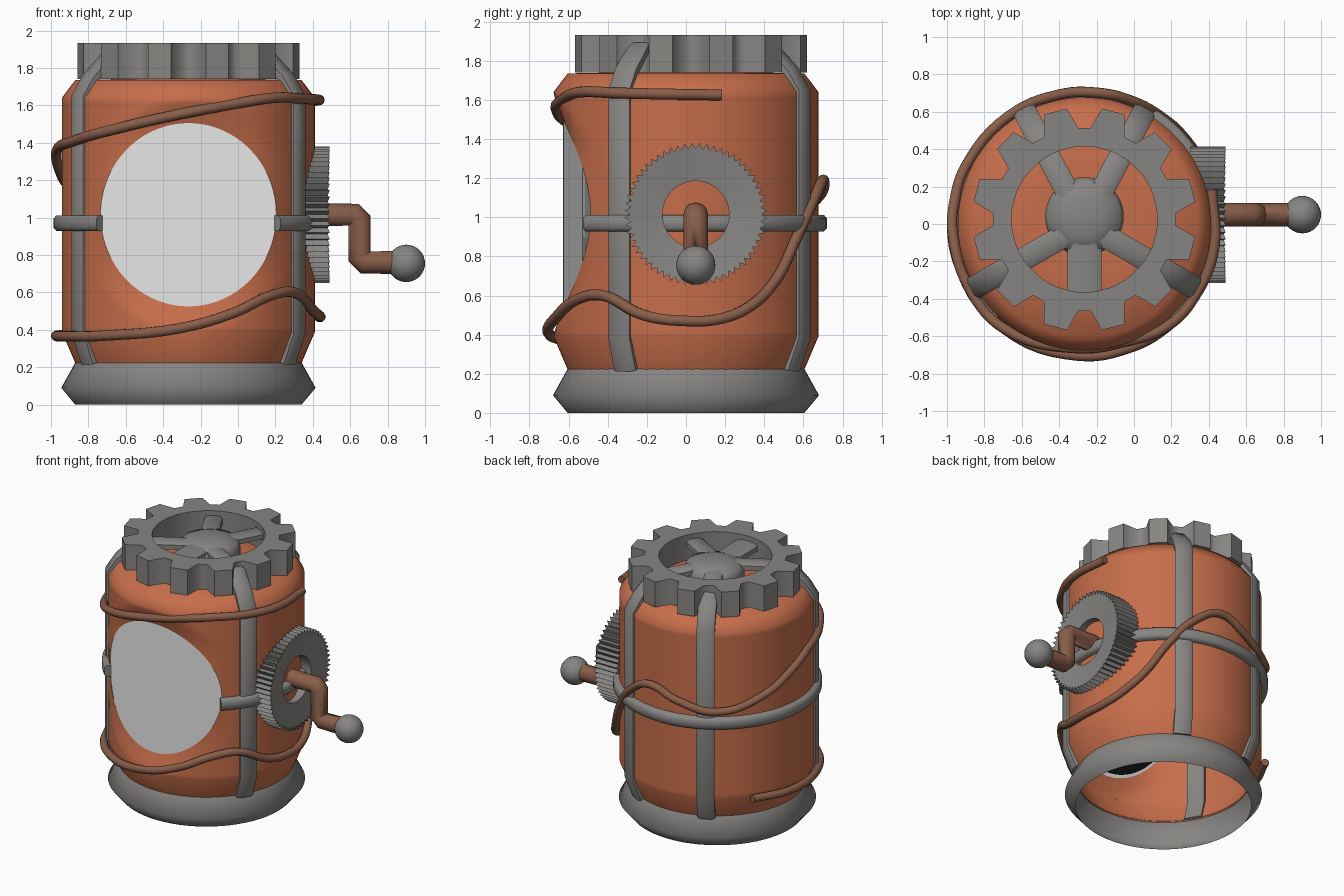
import bpy, bmesh
from math import sin, cos, pi, radians, sqrt, hypot
from mathutils import Matrix, Vector

if "Cube" in bpy.data.objects:
    bpy.data.objects.remove(bpy.data.objects["Cube"])

AXIS = -0.265                       # the can stands left of the origin
R = 0.677                           # can radius
WIN_A, WIN_B, WIN_Z = 0.47, 0.49, 1.015


def material(name, color):
    m = bpy.data.materials.new(name)
    m.use_nodes = True
    m.diffuse_color = (*color, 1)
    m.node_tree.nodes["Principled BSDF"].inputs["Base Color"].default_value = (*color, 1)
    return m


ORANGE = material("orange_paint", (0.57, 0.155, 0.07))
STEEL = material("grey_steel", (0.24, 0.235, 0.225))
COPPER = material("dull_copper", (0.25, 0.11, 0.067))
GLASS = material("pale_glass", (0.8, 0.8, 0.8))
BLACK = material("black_backing", (0.004, 0.004, 0.004))


def finish(name, bm, mat, loc=(AXIS, 0, 0), angle=30):
    bmesh.ops.remove_doubles(bm, verts=bm.verts, dist=0.0005)
    bmesh.ops.recalc_face_normals(bm, faces=bm.faces)
    me = bpy.data.meshes.new(name)
    bm.to_mesh(me)
    bm.free()
    me.shade_smooth()
    me.set_sharp_from_angle(angle=radians(angle))
    me.materials.append(mat)
    ob = bpy.data.objects.new(name, me)
    ob.location = loc
    bpy.context.collection.objects.link(ob)
    return ob


def bridge(bm, loops, closed_loops, closed_path):
    """Skin neighbouring vertex loops with quads."""
    n = len(loops[0])
    pairs = list(zip(loops, loops[1:]))
    if closed_path:
        pairs.append((loops[-1], loops[0]))
    for a, b in pairs:
        for i in range(n if closed_loops else n - 1):
            j = (i + 1) % n
            bm.faces.new((a[i], a[j], b[j], b[i]))


def lathe(profile, segs, closed=False, start=0, end=360):
    """Turn an (r, z) profile about z; a partial turn gets end caps."""
    bm = bmesh.new()
    full = end - start == 360
    loops = []
    for k in range(segs if full else segs + 1):
        t = radians(start + (end - start) * k / segs)
        loops.append([bm.verts.new((r * cos(t), r * sin(t), z)) for r, z in profile])
    bridge(bm, loops, closed, full)
    if not full:
        bm.faces.new(loops[0])
        bm.faces.new(loops[-1])
    return bm


def ring_gear(teeth, shape, hole, z0, z1, groove=0, dish=0):
    """Toothed ring; shape lists (fraction of a tooth pitch, radius)."""
    bm = bmesh.new()
    root = min(r for f, r in shape)
    pts = [(2 * pi * (k + f) / teeth, r) for k in range(teeth) for f, r in shape]

    def loop(z, radius=0):
        out = []
        for t, r in pts:
            q = radius or r
            drop = groove if z == z1 and r == root else 0
            out.append(bm.verts.new((q * cos(t), q * sin(t), z - drop)))
        return out

    bridge(bm, [loop(z0), loop(z1), loop(z1 - dish, hole), loop(z0, hole)], True, True)
    return bm


def strap(name, path, angle, width, thick, loc):
    """Chamfered flat bar swept along an (r, z) path in one radial plane."""
    bm = bmesh.new()
    w = width / 2
    section = [(-w, -thick), (-w, thick * 0.4), (-w * 0.6, thick),
               (w * 0.6, thick), (w, thick * 0.4), (w, -thick)]
    loops = []
    for i, (r, z) in enumerate(path):
        a, b = path[max(i - 1, 0)], path[min(i + 1, len(path) - 1)]
        length = hypot(b[0] - a[0], b[1] - a[1])
        nr, nz = (b[1] - a[1]) / length, (a[0] - b[0]) / length
        loops.append([bm.verts.new((r + nr * h, s, z + nz * h)) for s, h in section])
    bridge(bm, loops, True, False)
    bm.faces.new(loops[0])
    bm.faces.new(loops[-1])
    bm.transform(Matrix.Rotation(radians(angle), 4, "Z"))
    return finish(name, bm, STEEL, loc, 45)


def rod(name, points, radius, kind):
    cu = bpy.data.curves.new(name, "CURVE")
    cu.dimensions = "3D"
    cu.bevel_depth = radius
    cu.bevel_resolution = 4
    cu.resolution_u = 6
    cu.use_fill_caps = True
    sp = cu.splines.new(kind)
    knots = sp.bezier_points if kind == "BEZIER" else sp.points
    knots.add(len(points) - 1)
    for k, p in zip(knots, points):
        if kind == "BEZIER":
            k.co = p
            k.handle_left_type = k.handle_right_type = "AUTO"
        else:
            k.co = (*p, 1)
    cu.materials.append(COPPER)
    ob = bpy.data.objects.new(name, cu)
    bpy.context.collection.objects.link(ob)
    bpy.ops.object.select_all(action="DESELECT")
    ob.select_set(True)
    bpy.context.view_layer.objects.active = ob
    bpy.ops.object.convert(target="MESH")


def window_q(co):
    return hypot(co.x / WIN_A, (co.z - WIN_Z) / WIN_B)


def window_edge_y(x):
    return 0.045 * (1 - (x / WIN_A) ** 2) - sqrt(R * R - x * x)


def window_pane(name, mat, scale, inset):
    """Upright strips between the upper and lower rim, shaded as one flat pane."""
    bm = bmesh.new()
    rows = []
    for i in range(41):
        c, s = cos(pi * i / 40), sin(pi * i / 40)
        x, h = -WIN_A * scale * c, WIN_B * scale * s
        rows.append([bm.verts.new((x, window_edge_y(x) + inset, WIN_Z + k * h))
                     for k in (-1, 1)])
    bridge(bm, rows, False, False)
    me = finish(name, bm, mat, angle=180).data
    if sum(p.normal.y for p in me.polygons) > 0:
        me.flip_normals()
    me.normals_split_custom_set_from_vertices([Vector((0, -1, 0)) for v in me.vertices])


# can body: open shell with a closed top and an oval window opening
wall = [(R, 0.39 + 1.25 * i / 48) for i in range(49)]
bm = lathe([(0.6, 0.21)] + wall + [(0.605, 1.735), (0.3, 1.742), (0, 1.745)], 128)
bmesh.ops.remove_doubles(bm, verts=bm.verts, dist=0.0005)
hole = [f for f in bm.faces
        if f.calc_center_median().y < 0 and window_q(f.calc_center_median()) < 1]
bmesh.ops.delete(bm, geom=hole, context="FACES")
for v in bm.verts:
    if v.co.y > 0 or not 0.38 < v.co.z < 1.65:
        continue
    q = window_q(v.co)
    if v.is_boundary:
        x = v.co.x / q
        v.co = (x, window_edge_y(x), WIN_Z + (v.co.z - WIN_Z) / q)
    elif q < 1.25:
        rise = ((v.co.z - WIN_Z) / (WIN_B * q)) ** 2
        v.co.y += 0.045 * rise * (1.25 - q) / 0.25
finish("can_body", bm, ORANGE, angle=60)

# window glass with a dark backing inside the can
window_pane("window_glass", GLASS, 1.008, 0.003)
window_pane("window_backing", BLACK, 0.97, 0.02)

# flared base ring
finish("base_ring", lathe([(0.605, 0.225), (0.68, 0.09), (0.605, 0)], 64), STEEL, angle=75)

# waist band, broken by the window
finish("waist_band", lathe([(0.65, 0.927), (0.705, 0.927), (0.721, 0.945), (0.721, 0.995),
                            (0.705, 1.012), (0.65, 1.012)], 72, True, -47, 227),
       STEEL, angle=60)

# upright straps that bend over the shoulder and run in to the hub
rib = [(0.615, 0.22), (0.676, 0.38), (0.676, 1.65), (0.61, 1.75), (0.49, 1.87), (0.1, 1.87)]
for name, angle in (("left_front", -30), ("left_back", 62),
                    ("right_back", 118), ("right_front", 210)):
    strap(name + "_strap", rib, angle, 0.125, 0.025, (AXIS, 0, 0))
strap("front_spoke", [(0.45, 1.87), (0.1, 1.87)], 270, 0.18, 0.025, (AXIS, 0.02, 0))

# toothed crown with its low domed hub
crown = [(0.13, 0.49), (0.3, 0.6), (0.7, 0.6), (0.87, 0.49)]
finish("crown_gear", ring_gear(12, crown, 0.39, 1.74, 1.932), STEEL, (AXIS, 0.025, 0), 65)
finish("hub_dome", lathe([(0.21, 1.74), (0.21, 1.84), (0.19, 1.885), (0.1, 1.91), (0, 1.918)],
                         40), STEEL, (AXIS, 0.04, 0), 60)

# side gear, facing the model's left
bm = ring_gear(60, [(0, 0.335), (0.5, 0.365)], 0.17, 0.3, 0.49, 0.01, 0.03)
bm.transform(Matrix.Rotation(pi / 2, 4, "Y"))
finish("side_gear", bm, STEEL, (0, 0.05, 1.015), 65)

# crank and knob
rod("crank", [(x, 0.05, z) for x, z in
              ((0.33, 1.015), (0.62, 1.015), (0.65, 0.985), (0.65, 0.79),
               (0.68, 0.76), (0.88, 0.76))], 0.063, "POLY")
bm = bmesh.new()
bmesh.ops.create_uvsphere(bm, u_segments=32, v_segments=16, radius=0.1)
finish("crank_knob", bm, STEEL, (0.9, 0.05, 0.755))

# one long wire wound around the can, given as (angle, height)
turns = [(15, 1.625), (-10, 1.63), (-30, 1.635), (-50, 1.64), (-72, 1.6), (-93, 1.555),
         (-127, 1.465), (-150, 1.41), (-175, 1.36), (-190, 1.27), (-207, 1.16),
         (-235, 1.06), (-258, 1.12), (-276, 1.19), (-291, 1.1), (-307, 0.89),
         (-320, 0.67), (-333, 0.54), (-346, 0.48), (-360, 0.47), (-378, 0.5),
         (-397, 0.6), (-412, 0.58), (-430, 0.49), (-453, 0.41), (-487, 0.37),
         (-520, 0.365), (-550, 0.37), (-575, 0.38)]


def wire_point(a, z):
    r = 0.665 if -115 < a < -60 else 0.705     # it dips in above the window
    return (AXIS + r * cos(radians(a)), r * sin(radians(a)), z)


rod("wound_wire", [wire_point(a, z) for a, z in turns], 0.028, "BEZIER")
